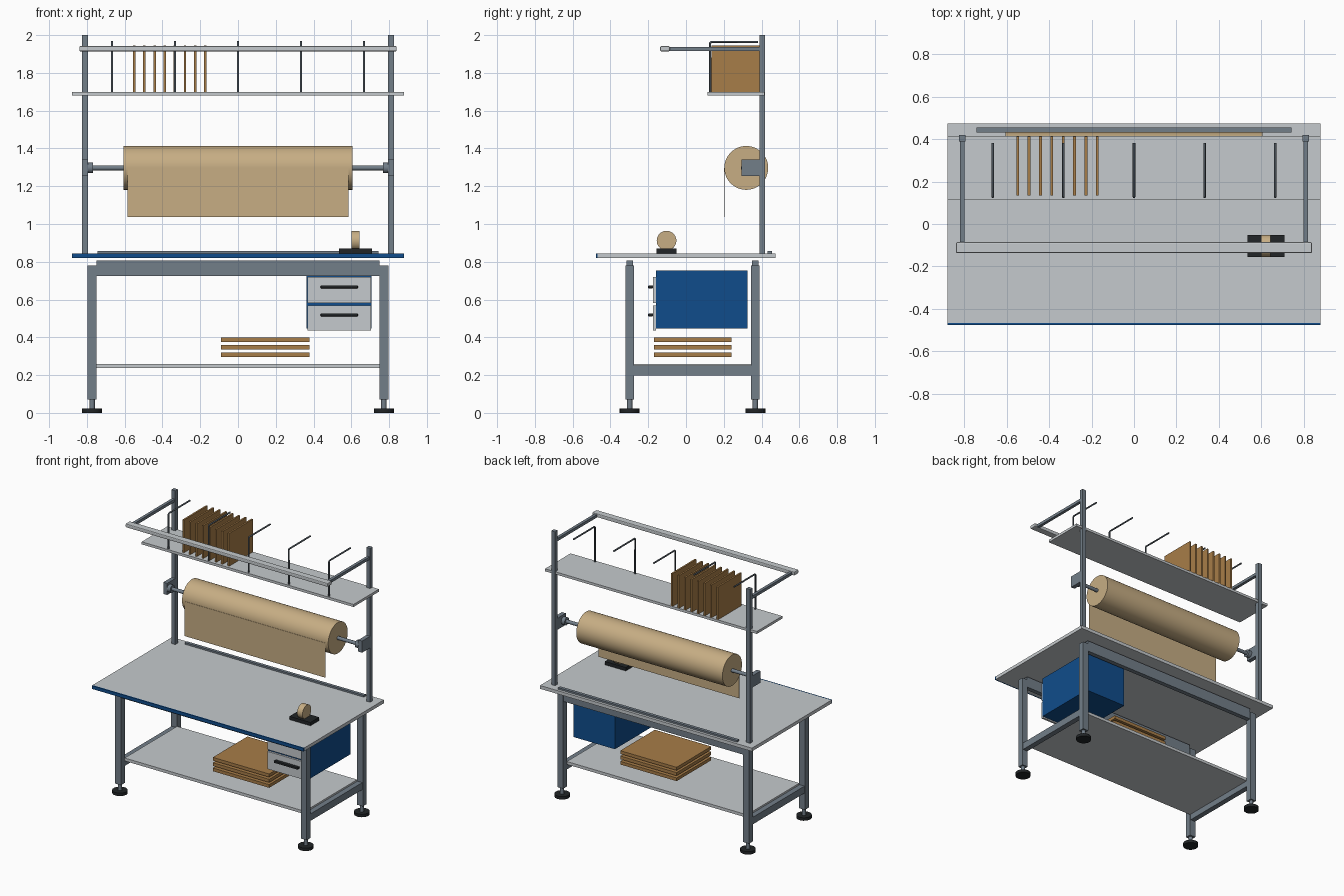
import bpy
import math

if "Cube" in bpy.data.objects:
    bpy.data.objects.remove(bpy.data.objects["Cube"], do_unlink=True)


def material(name, r, g, b):
    m = bpy.data.materials.new(name)
    m.use_nodes = True
    m.diffuse_color = (r, g, b, 1)
    node = next(n for n in m.node_tree.nodes if n.type == "BSDF_PRINCIPLED")
    node.inputs["Base Color"].default_value = (r, g, b, 1)
    return m


GREY = material("light grey laminate", 0.56, 0.59, 0.61)
STEEL = material("blue grey steel", 0.17, 0.21, 0.25)
DARK = material("dark steel rod", 0.08, 0.10, 0.12)
BLACK = material("black plastic", 0.015, 0.018, 0.02)
BLUE = material("blue paint", 0.005, 0.073, 0.26)
KRAFT = material("kraft paper", 0.57, 0.42, 0.23)
CARD = material("cardboard", 0.39, 0.205, 0.065)


def box(name, x, y, z, mat, bevel=0.0):
    """Box from (min, max) ranges on each axis."""
    bpy.ops.mesh.primitive_cube_add(size=1)
    ob = bpy.context.object
    ob.name = name
    ob.location = [(a + b) / 2 for a, b in (x, y, z)]
    ob.scale = [b - a for a, b in (x, y, z)]
    bpy.ops.object.transform_apply(location=False, rotation=False, scale=True)
    ob.data.materials.append(mat)
    if bevel:
        mod = ob.modifiers.new("soft edges", "BEVEL")
        mod.width = bevel
        mod.segments = 2
    return ob


def cylinder(name, centre, radius, length, axis, mat, sides=32):
    turn = {"x": (0, math.pi / 2, 0), "y": (math.pi / 2, 0, 0), "z": (0, 0, 0)}[axis]
    bpy.ops.mesh.primitive_cylinder_add(vertices=sides, radius=radius, depth=length,
                                        location=centre, rotation=turn)
    ob = bpy.context.object
    ob.name = name
    ob.data.materials.append(mat)
    bpy.ops.object.shade_smooth_by_angle(angle=math.radians(40))
    return ob


def span(centre, half):
    return (centre - half, centre + half)


FRONT_Y, BACK_Y = -0.298, 0.367
LEG_X = 0.772
POST_X = 0.81
ROLL_Y, ROLL_Z = 0.319, 1.297

# Worktop with coloured front edge and rear cable strip
box("worktop", (-0.88, 0.88), (-0.468, 0.475), (0.82, 0.845), GREY)
box("worktop_front_edge", (-0.88, 0.88), (-0.477, -0.468), (0.82, 0.845), BLUE)
box("rear_strip", (-0.743, 0.743), (0.431, 0.455), (0.845, 0.858), STEEL)

# Legs, adjustable feet and long rails
for y, row in ((FRONT_Y, "front"), (BACK_Y, "back")):
    box(row + "_rail", (-0.748, 0.748), span(y, 0.017), (0.725, 0.808), STEEL)
    for s, side in ((1, "left"), (-1, "right")):
        tag = row + "_" + side
        x = s * LEG_X
        box(tag + "_leg", span(x, 0.024), span(y, 0.023), (0.072, 0.78), STEEL)
        cylinder(tag + "_foot_stem", (x, y, 0.047), 0.014, 0.056, "z", STEEL, 16)
        cylinder(tag + "_foot", (x, y, 0.011), 0.053, 0.022, "z", BLACK, 24)

# Lower shelf and side crossbars
box("lower_shelf", (-0.748, 0.748), (-0.277, 0.346), (0.238, 0.26), GREY)
for s, side in ((1, "left"), (-1, "right")):
    box(side + "_crossbar", span(s * LEG_X, 0.02), (-0.277, 0.346), (0.197, 0.25), STEEL)

# Uprights, overhead arms, and roll brackets
for s, side in ((1, "left"), (-1, "right")):
    x = s * POST_X
    box(side + "_upright", span(x, 0.016), (0.389, 0.419), (0.845, 2.0), STEEL)
    box(side + "_overhead_arm", span(x, 0.011), (-0.09, 0.39), (1.915, 1.936), STEEL)
    box(side + "_roll_bracket", span(x, 0.016), (0.293, 0.389), (1.254, 1.341), STEEL)
    cylinder(side + "_roll_hub", (s * 0.781, ROLL_Y, ROLL_Z), 0.028, 0.028, "x", STEEL, 24)

box("overhead_bar", (-0.84, 0.84), (-0.137, -0.086), (1.914, 1.942), GREY, 0.006)
box("upper_shelf", (-0.88, 0.88), (0.114, 0.416), (1.68, 1.699), GREY)

# Divider rods on the upper shelf: upright at the front, bent back at the top
for i in range(5):
    x = (i - 2) / 3
    curve = bpy.data.curves.new("divider_rod", "CURVE")
    curve.dimensions = "3D"
    curve.bevel_depth = 0.006
    curve.bevel_resolution = 2
    curve.use_fill_caps = True
    line = curve.splines.new("POLY")
    path = ((0.128, 1.699), (0.128, 1.958), (0.134, 1.964), (0.382, 1.964))
    line.points.add(len(path) - 1)
    for p, (y, z) in zip(line.points, path):
        p.co = (x, y, z, 1)
    curve.materials.append(DARK)
    rod = bpy.data.objects.new("divider_rod", curve)
    bpy.context.collection.objects.link(rod)

# Upright cardboard sheets
for i in range(8):
    box("standing_sheet", span(-0.549 + i * 0.0537, 0.0065), (0.134, 0.414),
        (1.699, 1.945), CARD)

# Paper roll on its spindle with a hanging sheet
cylinder("paper_roll", (0, ROLL_Y, ROLL_Z), 0.116, 1.214, "x", KRAFT, 64)
cylinder("roll_spindle", (0, ROLL_Y, ROLL_Z), 0.013, 1.56, "x", STEEL, 24)
box("hanging_paper", (-0.585, 0.585), (0.201, 0.205), (1.037, ROLL_Z), KRAFT)

# Drawer cabinet
box("drawer_cabinet", (0.363, 0.707), (-0.16, 0.325), (0.447, 0.755), BLUE)
for low, high in ((0.437, 0.569), (0.583, 0.72)):
    box("drawer_front", (0.367, 0.703), (-0.175, -0.16), (low, high), GREY)
    mid = (low + high) / 2 + 0.016
    box("drawer_handle", (0.438, 0.634), (-0.2, -0.175), span(mid, 0.008), BLACK, 0.003)

# Flat boards above the lower shelf
for i in range(3):
    z = 0.296 + i * 0.04
    box("flat_board", (-0.09, 0.378), (-0.17, 0.24), (z, z + 0.024), CARD)

# Tape dispenser
box("tape_base", (0.536, 0.71), (-0.155, -0.051), (0.845, 0.87), BLACK)
cylinder("tape_roll", (0.622, -0.103, 0.912), 0.052, 0.044, "x", KRAFT, 40)
